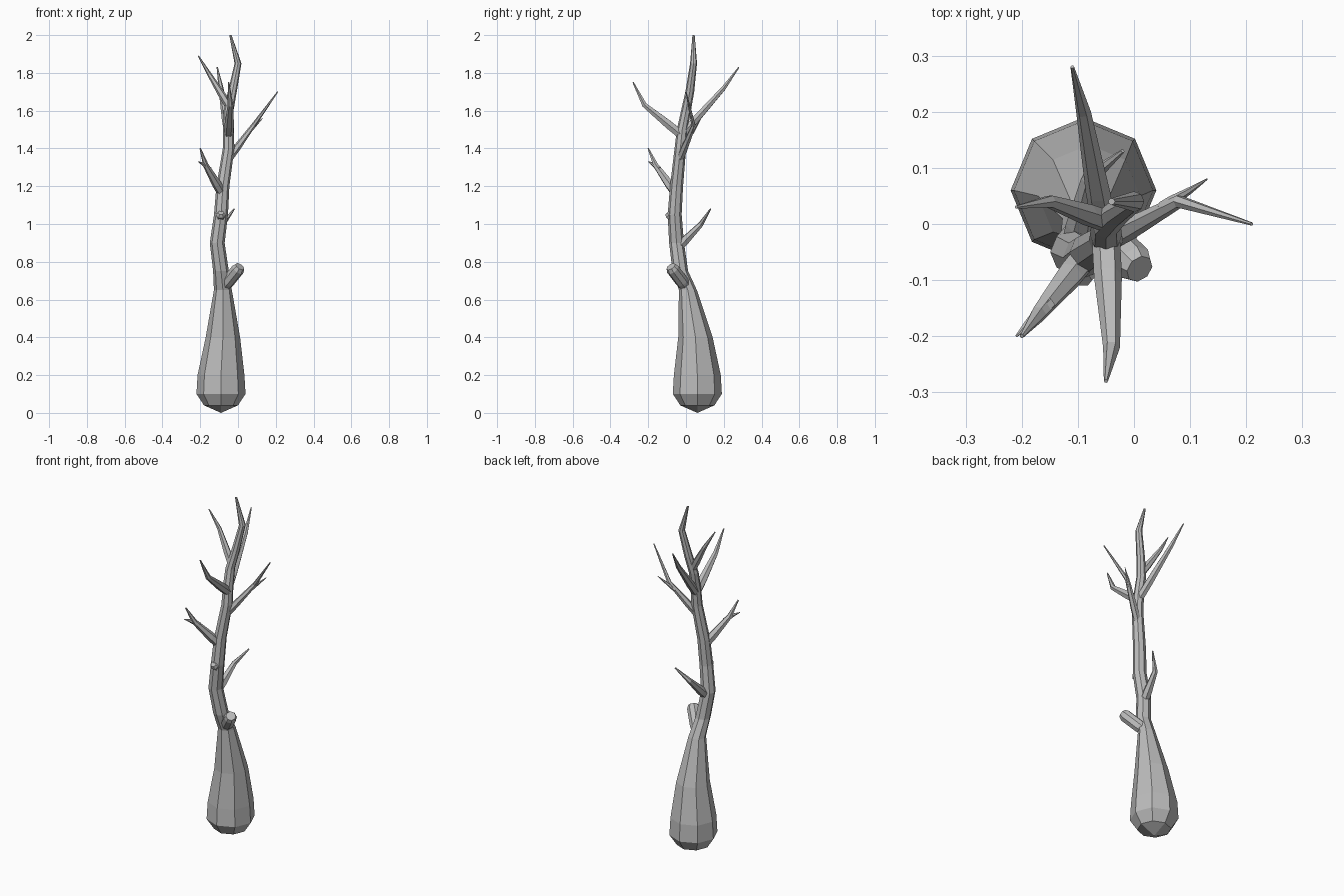
import bpy, bmesh, math
from mathutils import Vector, Quaternion

default_cube = bpy.data.objects.get("Cube")
if default_cube:
    bpy.data.objects.remove(default_cube, do_unlink=True)

bark = bpy.data.materials.new("grey_bark")
bark.use_nodes = True
bark.diffuse_color = (.5, .5, .5, 1)
bark_shader = bark.node_tree.nodes["Principled BSDF"]
bark_shader.inputs["Base Color"].default_value = bark.diffuse_color

UP = Vector((0, 0, 1))

# Crooked centre line of the trunk, from the foot to the top twig
CENTRE_LINE = [Vector(point) for point in (
    (-.09, .06, .04), (-.09, .06, .1), (-.09, .06, .2), (-.08, .05, .4),
    (-.08, .01, .65), (-.09, -.03, .75), (-.11, -.05, .9), (-.09, -.06, 1.05),
    (-.08, -.05, 1.2), (-.05, -.03, 1.4), (-.05, -.02, 1.5), (-.05, 0, 1.6),
    (-.03, .02, 1.7), (0, .04, 1.85), (-.04, .04, 2))]


def trunk_radius(height):
    """Slowly tapering stem with a smooth swelling near the ground."""
    stem = .006 + .045 * math.sqrt(1 - height / 2)
    swelling = .04 * (1 + math.cos(math.pi * min(1, (height - .1) / .65)))
    return stem + swelling


def trunk_centre(height):
    """Point on the centre line at the given height."""
    for lower, upper in zip(CENTRE_LINE, CENTRE_LINE[1:]):
        if lower.z <= height <= upper.z:
            return lower.lerp(upper, (height - lower.z) / (upper.z - lower.z))


def add_rings(mesh_builder, centres, radii, sides, tilted):
    """Joined rings of vertices, square to the path when tilted."""
    rings = []
    last = len(centres) - 1
    for index, (centre, radius) in enumerate(zip(centres, radii)):
        turn = Quaternion()
        if tilted:
            heading = centres[min(index + 1, last)] - centres[max(index - 1, 0)]
            turn = UP.rotation_difference(heading)
        ring = []
        for side in range(sides):
            angle = math.tau * side / sides
            spoke = Vector((math.cos(angle), math.sin(angle), 0))
            ring.append(mesh_builder.verts.new(centre + turn @ spoke * radius))
        rings.append(ring)
    for lower, upper in zip(rings, rings[1:]):
        for side in range(sides):
            following = (side + 1) % sides
            mesh_builder.faces.new(
                (lower[side], lower[following], upper[following], upper[side]))
    mesh_builder.faces.new(rings[-1])
    return rings


def finish(mesh_builder, name):
    """Turn the built geometry into a named bark object."""
    bmesh.ops.recalc_face_normals(mesh_builder, faces=mesh_builder.faces)
    mesh = bpy.data.meshes.new(name)
    mesh_builder.to_mesh(mesh)
    mesh_builder.free()
    mesh.materials.append(bark)
    part = bpy.data.objects.new(name, mesh)
    bpy.context.collection.objects.link(part)


def build_trunk(sides=8):
    builder = bmesh.new()
    radii = [trunk_radius(centre.z) for centre in CENTRE_LINE]
    radii[0] *= .7
    foot_ring = add_rings(builder, CENTRE_LINE, radii, sides, tilted=False)[0]
    # Blunt underside of four-sided facets meeting at one point
    foot = builder.verts.new((CENTRE_LINE[0].x, CENTRE_LINE[0].y, 0))
    for side in range(0, sides, 2):
        builder.faces.new((foot, foot_ring[(side + 2) % sides],
                           foot_ring[side + 1], foot_ring[side]))
    finish(builder, "trunk")


def build_branch(name, root, elbow, tip, thickness, sides=6, taper=(1, 1, .6, .15)):
    """Branch leaving a root point, bending at the elbow and ending at the tip."""
    elbow, tip = Vector(elbow), Vector(tip)
    shoulder = root.lerp(elbow, .35)
    radii = [thickness * share for share in taper]
    builder = bmesh.new()
    rings = add_rings(builder, [root, shoulder, elbow, tip], radii, sides, tilted=True)
    builder.faces.new(reversed(rings[0]))
    finish(builder, name)


build_trunk()

# Sawn stub and small knot on the front
build_branch("cut_stub", trunk_centre(.66), elbow=(0, -.07, .76), tip=(.01, -.08, .775),
             thickness=.035, sides=8, taper=(.8, 1, 1, .75))
build_branch("knot", trunk_centre(1.03), elbow=(-.09, -.09, 1.05), tip=(-.09, -.1, 1.06),
             thickness=.026, taper=(1, 1, 1, .6))

# Bare branches from low to high
build_branch("low_back_branch", trunk_centre(.87), thickness=.025,
             elbow=(-.08, .08, 1), tip=(-.02, .13, 1.08))
build_branch("front_right_branch", trunk_centre(1.16), thickness=.025,
             elbow=(-.17, -.16, 1.31), tip=(-.2, -.2, 1.4))
build_branch("left_branch", trunk_centre(1.33), thickness=.02,
             elbow=(.08, .04, 1.52), tip=(.21, 0, 1.7))
build_branch("front_branch", trunk_centre(1.47), thickness=.025,
             elbow=(-.04, -.22, 1.63), tip=(-.05, -.28, 1.75))
build_branch("back_branch", trunk_centre(1.47), thickness=.022,
             elbow=(-.09, .2, 1.72), tip=(-.11, .28, 1.83))
build_branch("right_branch", trunk_centre(1.62), thickness=.02,
             elbow=(-.15, .04, 1.79), tip=(-.21, .03, 1.89))

# Short twigs forking from two of the branches
build_branch("front_right_twig", Vector((-.15, -.14, 1.29)), thickness=.013,
             elbow=(-.19, -.18, 1.32), tip=(-.21, -.2, 1.33))
build_branch("left_twig", Vector((.05, .03, 1.48)), thickness=.01,
             elbow=(.1, .06, 1.53), tip=(.13, .08, 1.56))
